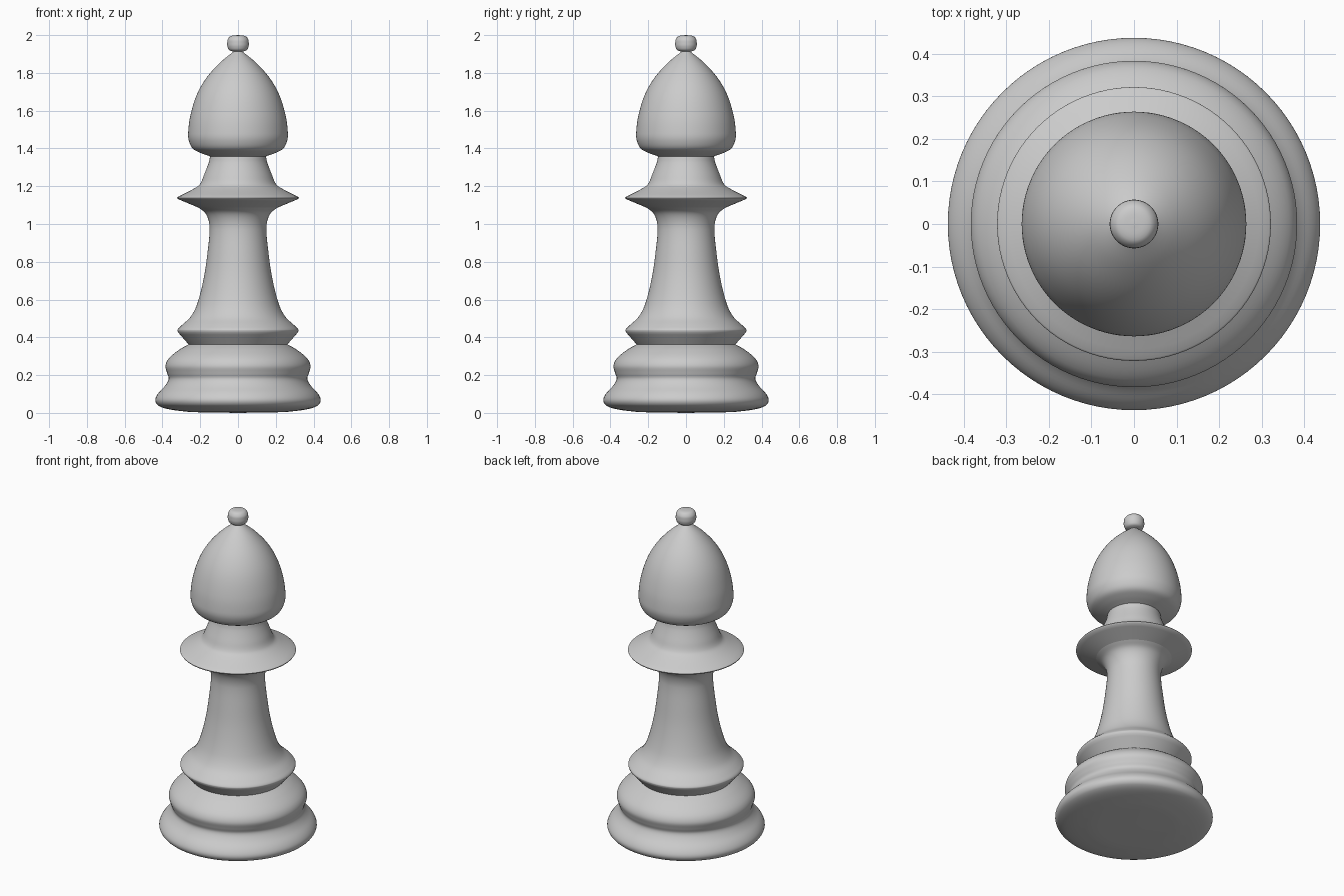
import bpy, bmesh
from math import cos, sin, tau, radians
from mathutils import Vector

if "Cube" in bpy.data.objects:
    bpy.data.objects.remove(bpy.data.objects["Cube"])

SIDES = 96
STEPS = 5


def smooth_curve(points):
    """Hermite curve through the points, with tangents scaled to each span."""
    p = [Vector(q) for q in points]
    n = len(p)
    tan = [(p[min(i + 1, n - 1)] - p[max(i - 1, 0)]).normalized() for i in range(n)]
    out = [p[0]]
    for i in range(n - 1):
        a, b = p[i], p[i + 1]
        length = (b - a).length
        for k in range(1, STEPS + 1):
            t = k / STEPS
            out.append(a * (2*t**3 - 3*t**2 + 1) + tan[i] * length * (t**3 - 2*t**2 + t)
                       + b * (3*t**2 - 2*t**3) + tan[i + 1] * length * (t**3 - t**2))
    return out


def lathe(name, *sections):
    """Turn (radius, z) sections about z; sections join at crisp edges."""
    profile = []
    for s in sections:
        curve = smooth_curve(s)
        profile += curve if not profile else curve[1:]
    bm = bmesh.new()
    rings = []
    for r, z in profile:
        if r < 1e-4:
            rings.append([bm.verts.new((0, 0, z))] * SIDES)
        else:
            rings.append([bm.verts.new((r * cos(tau * i / SIDES), r * sin(tau * i / SIDES), z))
                          for i in range(SIDES)])
    for lo, hi in zip(rings, rings[1:]):
        for i in range(SIDES):
            j = (i + 1) % SIDES
            bm.faces.new(dict.fromkeys((lo[i], lo[j], hi[j], hi[i])))
    mesh = bpy.data.meshes.new(name)
    bm.to_mesh(mesh)
    bm.free()
    obj = bpy.data.objects.new(name, mesh)
    bpy.context.collection.objects.link(obj)
    bpy.ops.object.select_all(action='DESELECT')
    obj.select_set(True)
    bpy.context.view_layer.objects.active = obj
    bpy.ops.object.shade_smooth_by_angle(angle=radians(35))
    return obj


# Two-tier foot, up to the groove
lathe("base",
      [(0, 0), (0.25, 0.004)],
      [(0.25, 0.004), (0.36, 0.018), (0.42, 0.037), (0.438, 0.065), (0.425, 0.10),
       (0.385, 0.145), (0.367, 0.18), (0.375, 0.21), (0.384, 0.25), (0.365, 0.29),
       (0.31, 0.335), (0.262, 0.363)])

# Flared column
lathe("stem",
      [(0.262, 0.363), (0.318, 0.427)],
      [(0.318, 0.427), (0.32, 0.44), (0.30, 0.462), (0.25, 0.51), (0.215, 0.58),
       (0.18, 0.72), (0.16, 0.86), (0.15, 0.97), (0.156, 1.02), (0.175, 1.06),
       (0.21, 1.087)])

# Thin disc collar and the neck above it
lathe("collar",
      [(0.21, 1.087), (0.318, 1.132)],
      [(0.318, 1.132), (0.322, 1.139), (0.312, 1.147)],
      [(0.312, 1.147), (0.225, 1.192), (0.20, 1.213), (0.18, 1.26),
       (0.155, 1.325), (0.148, 1.358)])

# Pointed dome
lathe("head",
      [(0.148, 1.358), (0.20, 1.377), (0.24, 1.40), (0.26, 1.44), (0.264, 1.48),
       (0.253, 1.57), (0.22, 1.68), (0.17, 1.77), (0.10, 1.85), (0.025, 1.912)])

# Small squarish ball on the tip
lathe("finial",
      [(0.025, 1.912), (0.047, 1.921), (0.056, 1.94), (0.057, 1.958),
       (0.054, 1.978), (0.038, 1.995), (0, 2.0)])
